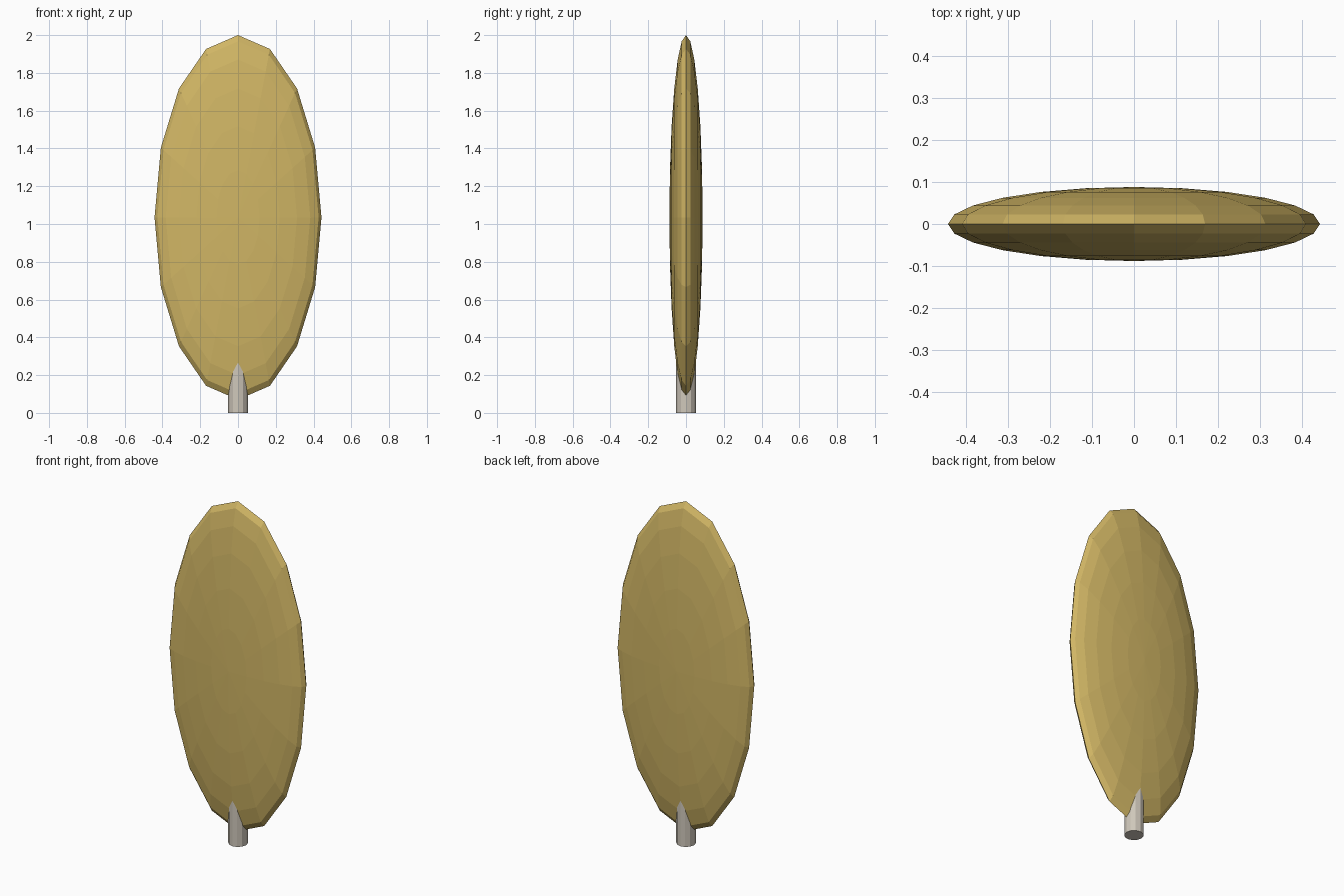
import bpy
from math import radians

cube = bpy.data.objects.get("Cube")
if cube:
    bpy.data.objects.remove(cube, do_unlink=True)


def material(name, colour):
    m = bpy.data.materials.new(name)
    m.use_nodes = True
    m.diffuse_color = colour
    m.node_tree.nodes["Principled BSDF"].inputs["Base Color"].default_value = colour
    return m


def finish(name, mat):
    obj = bpy.context.object
    obj.name = obj.data.name = name
    obj.data.materials.append(mat)
    bpy.ops.object.transform_apply(location=False, rotation=True, scale=True)
    return obj


straw = material("straw_yellow", (0.64, 0.47, 0.13, 1))
pale = material("pale_grey", (0.62, 0.57, 0.49, 1))

# Flattened faceted crown, its poles pointing front and back
bpy.ops.mesh.primitive_uv_sphere_add(segments=16, ring_count=12, radius=1,
                                     location=(0, 0, 1.035), rotation=(radians(90), 0, 0))
bpy.context.object.scale = (0.442, 0.965, 0.088)
finish("crown", straw)

# Short round trunk running up into the crown
bpy.ops.mesh.primitive_cylinder_add(vertices=12, radius=0.052, depth=0.3,
                                    location=(0, 0, 0.15))
finish("trunk", pale)
